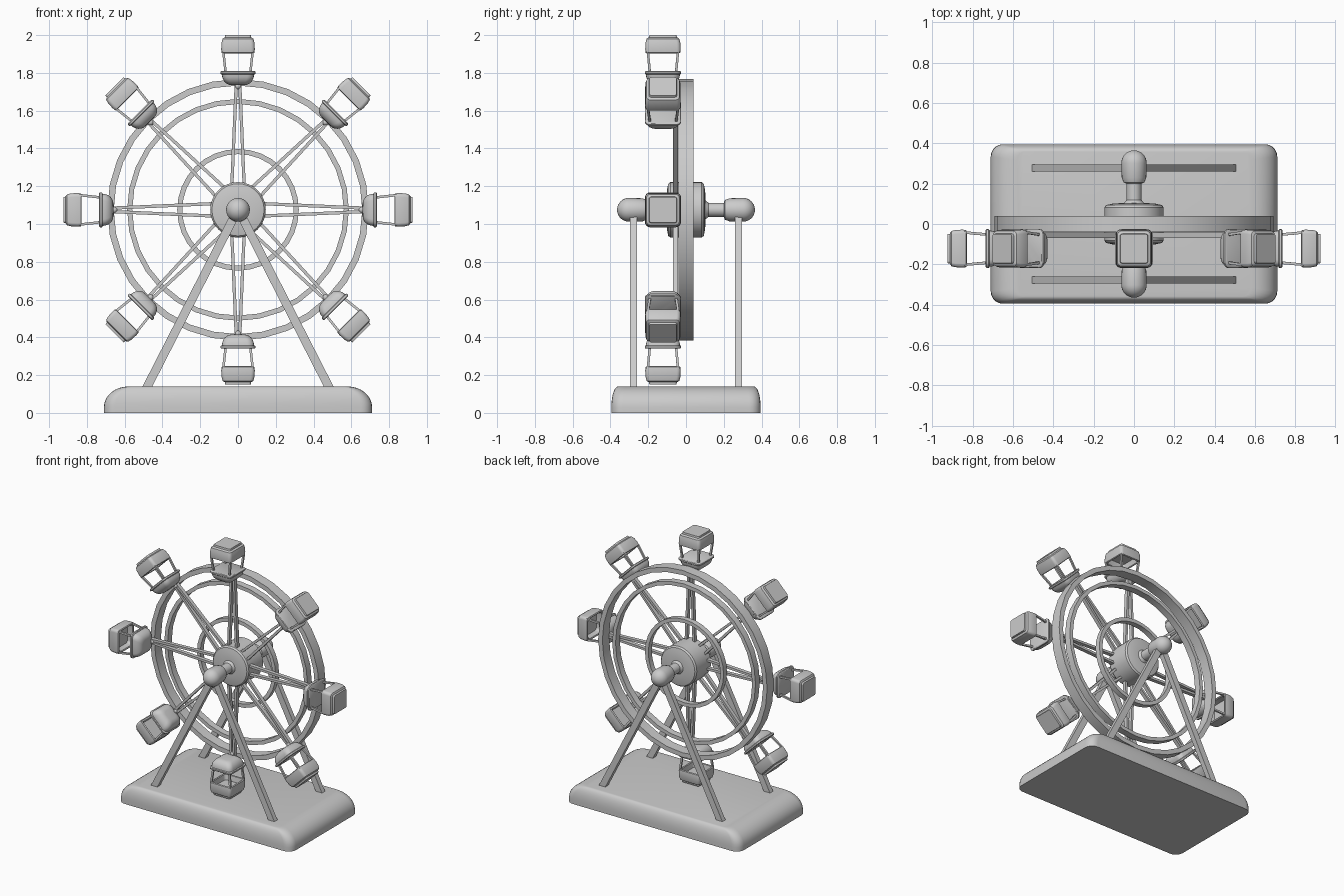
import bpy, bmesh, math
from mathutils import Vector, Matrix

if "Cube" in bpy.data.objects:
    bpy.data.objects.remove(bpy.data.objects["Cube"])

AXLE_Z = 1.075      # wheel centre height
CABIN_Y = -0.122    # cabins hang in front of the wheel
TAU = 2 * math.pi

grey = bpy.data.materials.new("grey plastic")
grey.diffuse_color = (0.6, 0.6, 0.6, 1)
grey.use_nodes = True
grey.node_tree.nodes["Principled BSDF"].inputs["Base Color"].default_value = grey.diffuse_color


def finish(name, bm, loc=(0, 0, 0), angle=35):
    """Turn a bmesh into a named, shaded object."""
    bmesh.ops.recalc_face_normals(bm, faces=bm.faces)
    me = bpy.data.meshes.new(name)
    bm.to_mesh(me)
    bm.free()
    me.materials.append(grey)
    ob = bpy.data.objects.new(name, me)
    ob.location = loc
    bpy.context.collection.objects.link(ob)
    bpy.ops.object.select_all(action='DESELECT')
    ob.select_set(True)
    bpy.context.view_layer.objects.active = ob
    bpy.ops.object.shade_smooth_by_angle(angle=math.radians(angle))
    return ob


def skin(bm, rings, cap=True, loop=False):
    """Bridge successive rings of points."""
    vs = [[bm.verts.new(p) for p in r] for r in rings]
    n = len(vs[0])
    pairs = list(zip(vs, vs[1:])) + ([(vs[-1], vs[0])] if loop else [])
    for a, b in pairs:
        for i in range(n):
            j = (i + 1) % n
            bm.faces.new((a[i], a[j], b[j], b[i]))
    if cap and not loop:
        bm.faces.new(vs[0])
        bm.faces.new(vs[-1])


def lathe(bm, profile, n, loop=False):
    """Revolve (radius, y) points around the y axis."""
    skin(bm, [[(r * math.sin(TAU * i / n), y, r * math.cos(TAU * i / n))
               for i in range(n)] for r, y in profile], loop=loop)


def loft(bm, sections, centre_y=0, seg=4):
    """Stack rounded rectangles given as (z, half x, half y, corner radius)."""
    rings = []
    for z, hx, hy, r in sections:
        ring = []
        for q, (sx, sy) in enumerate(((1, 1), (-1, 1), (-1, -1), (1, -1))):
            for k in range(seg + 1):
                a = (q + k / seg) * math.pi / 2
                ring.append((sx * (hx - r) + r * math.cos(a),
                             centre_y + sy * (hy - r) + r * math.sin(a), z))
        rings.append(ring)
    skin(bm, rings)


def bar(bm, p, q, w, d):
    """Square bar from p to q, w wide across and d deep along y."""
    p, q = Vector(p), Vector(q)
    axis = (q - p).normalized()
    side = axis.cross(Vector((0, 1, 0))).normalized() * w / 2
    depth = side.cross(axis).normalized() * d / 2
    skin(bm, [[c + side + depth, c - side + depth, c - side - depth, c + side - depth]
              for c in (p, q)])


# Base: long rounding at the ends, tight rounding front and back
bm = bmesh.new()
sections = [(0, 0.71, 0.395, 0.06)]
for k in range(9):
    t = k / 8 * math.pi / 2
    c = 1 - math.cos(t)
    sections.append((0.03 + 0.11 * math.sin(t), 0.71 - 0.13 * c, 0.395 - 0.035 * c, 0.06 - 0.015 * c))
loft(bm, sections, seg=5)
finish("base", bm)

# Wheel rings: outer rim, middle ring, inner ring
for name, ro, ri, h, n in (("outer_rim", 0.692, 0.658, 0.039, 32),
                           ("middle_ring", 0.587, 0.56, 0.025, 32),
                           ("inner_ring", 0.322, 0.295, 0.02, 32)):
    bm = bmesh.new()
    lathe(bm, [(ro, -h), (ro, h), (ri, h), (ri, -h)], n, loop=True)
    finish(name, bm, (0, 0, AXLE_Z), 30)

# Hub drum
bm = bmesh.new()
half = [(0.147, 0.083), (0.138, 0.094), (0.105, 0.101), (0.06, 0.104)]
lathe(bm, [(r, -y) for r, y in reversed(half)] + half, 32)
finish("hub", bm, (0, 0, AXLE_Z))

# Axle with a rounded cap on both ends
cap = [(0.052, 0.1), (0.037, 0.12), (0.037, 0.2), (0.052, 0.206), (0.061, 0.23)]
cap += [(0.063 * math.cos(t), 0.302 + 0.063 * math.sin(t))
        for t in (k * math.pi / 16 for k in range(8))] + [(0.002, 0.365)]
bm = bmesh.new()
lathe(bm, [(r, -y) for r, y in reversed(cap)] + cap, 24)
finish("axle", bm, (0, 0, AXLE_Z))

# Slanted support legs
for sy, side in ((-1, "front"), (1, "back")):
    for sx, hand in ((-1, "left"), (1, "right")):
        bm = bmesh.new()
        bar(bm, (sx * 0.012, sy * 0.278, 1.055), (sx * 0.49, sy * 0.278, 0.12), 0.046, 0.036)
        finish(f"{side}_{hand}_leg", bm)

# Master cabin, pointing outward along z from the wheel centre
bm = bmesh.new()
W = 0.09
dome = [(0.66 + 0.058 * (1 - math.cos(t)), W - 0.055 + 0.05 * math.sin(t),
         W - 0.05 + 0.05 * math.sin(t), 0.025 + 0.01 * math.sin(t))
        for t in (k * math.pi / 12 for k in range(7))]
loft(bm, dome, CABIN_Y)                                            # roof dome
loft(bm, [(0.717, 0.088, 0.092, 0.03), (0.721, 0.093, 0.096, 0.03),
          (0.731, 0.093, 0.096, 0.03), (0.735, 0.088, 0.092, 0.03)], CABIN_Y)  # roof rim
loft(bm, [(0.87, 0.068, 0.072, 0.018), (0.832, 0.074, 0.078, 0.02),
          (0.828, 0.08, 0.084, 0.02), (0.832, 0.087, 0.092, 0.02),
          (0.85, 0.089, 0.094, 0.02), (0.885, 0.087, 0.092, 0.02),
          (0.905, 0.082, 0.087, 0.02), (0.912, 0.072, 0.077, 0.018)], CABIN_Y)  # open tub
loft(bm, [(0.91, 0.07, 0.074, 0.012), (0.925, 0.068, 0.072, 0.012)], CABIN_Y)  # floor plate
for sx in (-1, 1):
    for sy in (-1, 1):
        bar(bm, (sx * 0.066, CABIN_Y + sy * 0.07, 0.732),
            (sx * 0.078, CABIN_Y + sy * 0.08, 0.84), 0.013, 0.013)  # corner posts
cabin = finish("cabin", bm, (0, 0, AXLE_Z))

# Master spoke: two bars converging on a pivot pin
bm = bmesh.new()
for s in (-1, 1):
    bar(bm, (s * 0.034, -0.056, 0.1), (s * 0.009, -0.056, 0.675), 0.017, 0.028)
lathe_pin = bmesh.ops.create_uvsphere(bm, u_segments=12, v_segments=8, radius=0.018)
bmesh.ops.translate(bm, verts=lathe_pin["verts"], vec=(0, -0.06, 0.655))
spoke = finish("spoke", bm, (0, 0, AXLE_Z))

# Repeat both around the wheel
for i in range(1, 8):
    for master in (cabin, spoke):
        ob = master.copy()
        ob.name = f"{master.name}_{i + 1}"
        ob.rotation_euler = (0, i * TAU / 8, 0)
        bpy.context.collection.objects.link(ob)
